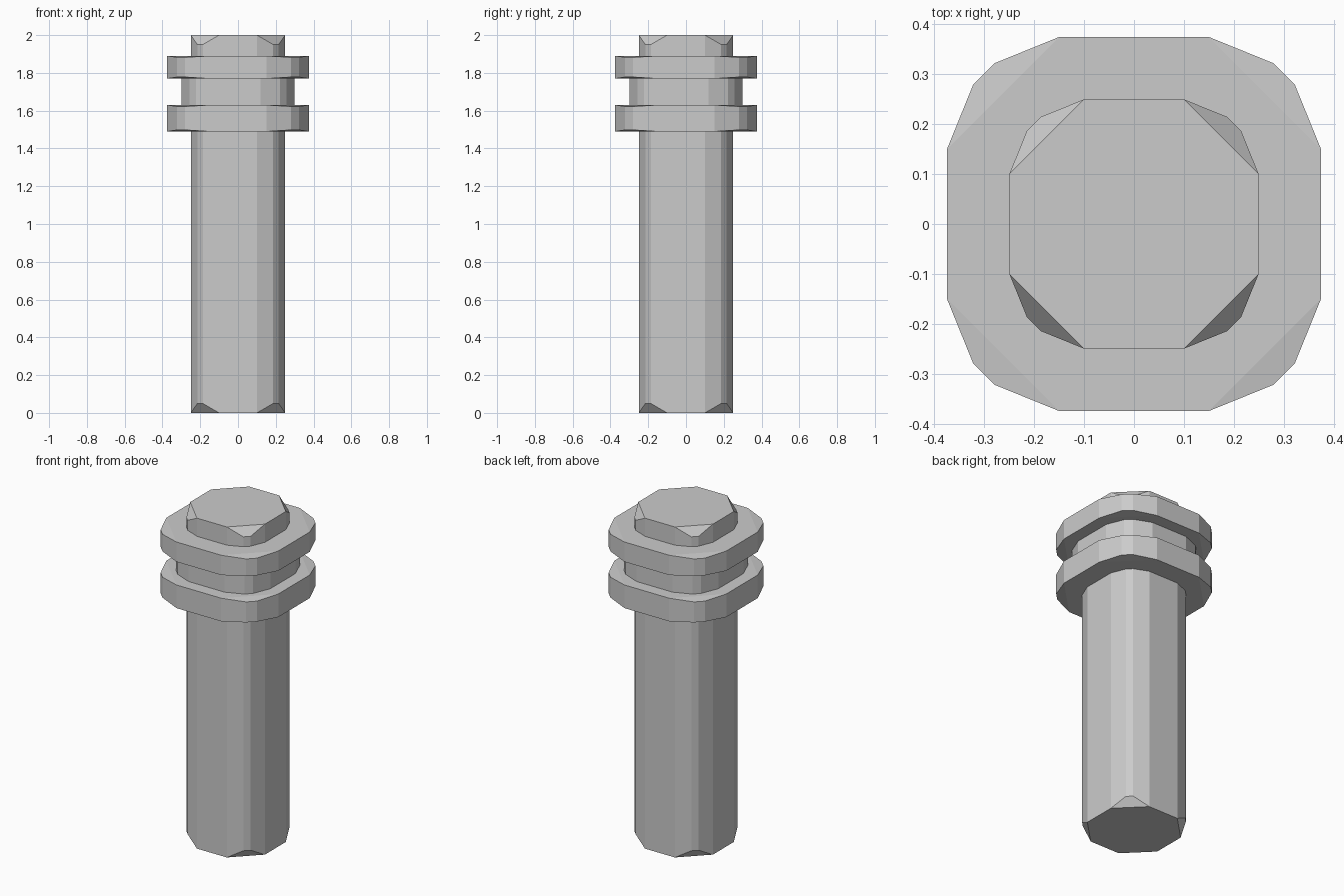
import bpy
import bmesh

cube = bpy.data.objects.get("Cube")
if cube:
    bpy.data.objects.remove(cube, do_unlink=True)

grey = bpy.data.materials.new("plain grey")
grey.use_nodes = True
colour = (0.6, 0.6, 0.6, 1)
grey.diffuse_color = colour
grey.node_tree.nodes["Principled BSDF"].inputs["Base Color"].default_value = colour


def outline(half):
    """Rounded square: four points per corner, flagged where the corner is cut."""
    corner = [(1, 0.4, False), (0.86, 0.745, True), (0.745, 0.86, True), (0.4, 1, False)]
    points = []
    for turn in range(4):
        for x, y, cut in corner:
            for _ in range(turn):
                x, y = -y, x
            points.append((x * half, y * half, cut))
    return points


def rounded_post(name, half, bottom, top, drop):
    """Post with flat eight-sided ends and a sloped facet at each corner."""
    bm = bmesh.new()
    points = outline(half)
    low = [bm.verts.new((x, y, bottom + drop * cut)) for x, y, cut in points]
    high = [bm.verts.new((x, y, top - drop * cut)) for x, y, cut in points]
    count = len(points)
    for i in range(count):
        j = (i + 1) % count
        bm.faces.new((low[i], low[j], high[j], high[i]))
    for ring in (low, high):
        bm.faces.new([v for v, p in zip(ring, points) if not p[2]])
        for i in range(0, count, 4):
            bm.faces.new(ring[i:i + 4])
    bmesh.ops.recalc_face_normals(bm, faces=bm.faces)
    mesh = bpy.data.meshes.new(name)
    bm.to_mesh(mesh)
    bm.free()
    mesh.materials.append(grey)
    obj = bpy.data.objects.new(name, mesh)
    bpy.context.collection.objects.link(obj)
    return obj


# Long shaft, with two collars around a narrower neck
rounded_post("shaft", 0.25, 0, 2, 0.05)
rounded_post("lower_collar", 0.375, 1.49, 1.63, 0.008)
rounded_post("neck", 0.3, 1.6, 1.8, 0.008)
rounded_post("upper_collar", 0.375, 1.77, 1.89, 0.008)
